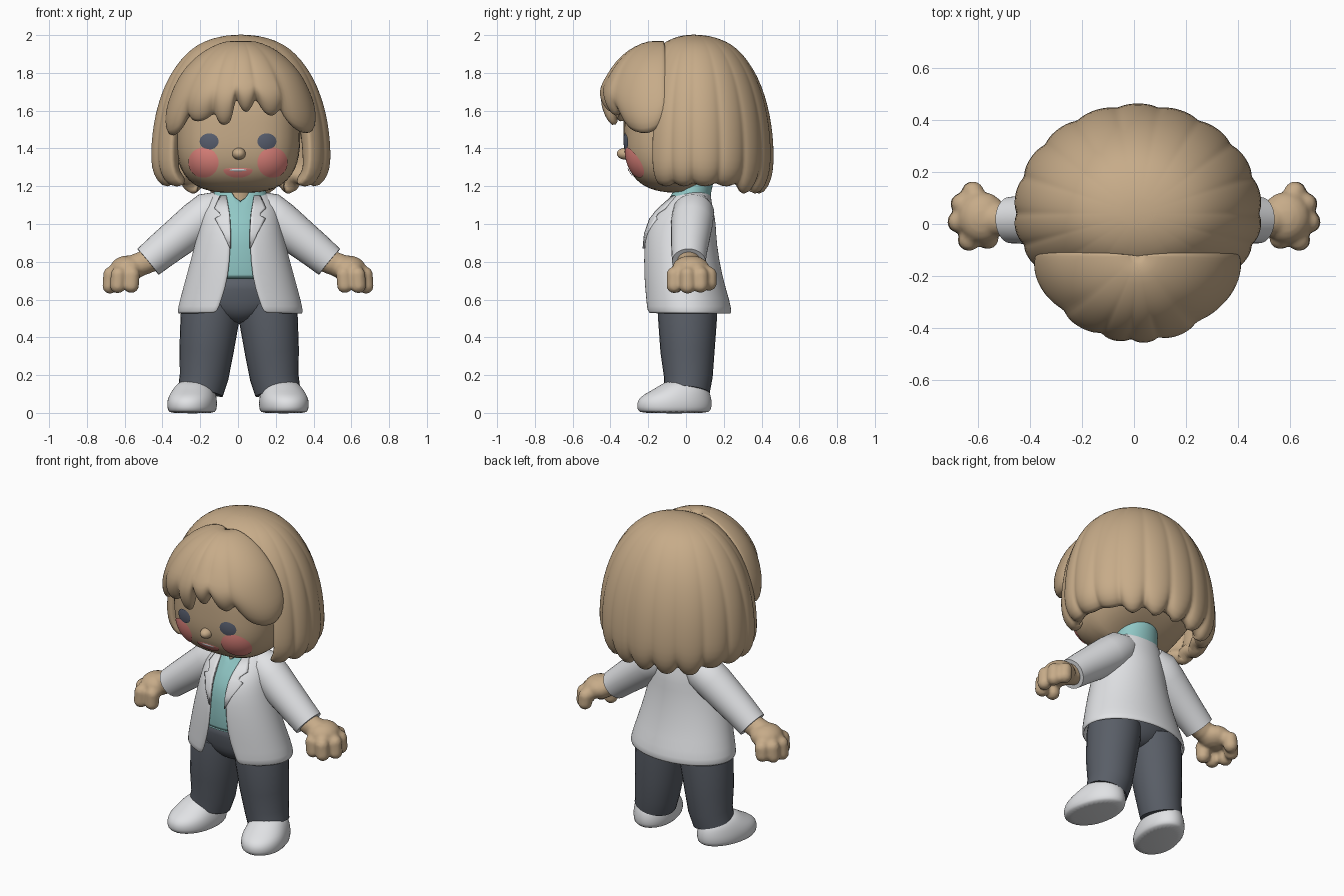
import bpy, bmesh
from math import sin, cos, pi, radians, asin, sqrt
from mathutils import Vector, Matrix

old = bpy.data.objects.get("Cube")
if old:
    bpy.data.objects.remove(old, do_unlink=True)


def material(name, r, g, b):
    m = bpy.data.materials.new(name)
    m.use_nodes = True
    m.diffuse_color = (r, g, b, 1)
    m.node_tree.nodes["Principled BSDF"].inputs["Base Color"].default_value = (r, g, b, 1)
    return m


TAN = material("tan", .57, .41, .25)
WHITE = material("white", .75, .76, .78)
TEAL = material("teal", .28, .57, .56)
GREY = material("slate grey", .1, .112, .135)
BLUSH = material("blush pink", .84, .26, .23)
EYE = material("eye grey", .1, .115, .16)


def finish(name, bm, mat, subsurf=0, thick=0):
    mesh = bpy.data.meshes.new(name)
    bm.to_mesh(mesh)
    bm.free()
    mesh.materials.append(mat)
    mesh.shade_smooth()
    if not subsurf:
        mesh.set_sharp_from_angle(angle=radians(45))
    ob = bpy.data.objects.new(name, mesh)
    bpy.context.collection.objects.link(ob)
    if thick:
        mod = ob.modifiers.new("thickness", 'SOLIDIFY')
        mod.thickness, mod.offset = thick, -1
    if subsurf:
        mod = ob.modifiers.new("smooth", 'SUBSURF')
        mod.levels = mod.render_levels = subsurf
    return ob


def skin(name, rows, mat, closed=True, caps=False, keep=None, facing=False, **kw):
    """Join rows of points into one surface."""
    bm = bmesh.new()
    grid = [[bm.verts.new(p) for p in row] for row in rows]
    n = len(rows[0])
    for i in range(len(grid) - 1):
        for j in range(n if closed else n - 1):
            k = (j + 1) % n
            if keep is None or keep(i, j):
                bm.faces.new((grid[i][j], grid[i][k], grid[i + 1][k], grid[i + 1][j]))
    if caps:
        bm.faces.new(grid[0])
        bm.faces.new(grid[-1])
    bmesh.ops.remove_doubles(bm, verts=bm.verts, dist=1e-5)
    loose = [v for v in bm.verts if not v.link_faces]
    bmesh.ops.delete(bm, geom=loose, context='VERTS')
    bmesh.ops.recalc_face_normals(bm, faces=bm.faces)
    if facing and sum(f.normal.y for f in bm.faces) > 0:
        bmesh.ops.reverse_faces(bm, faces=bm.faces)
    return finish(name, bm, mat, **kw)


def interp(keys, z):
    for a, b in zip(keys, keys[1:]):
        if z <= b[0]:
            t = max(0, (z - a[0]) / (b[0] - a[0]))
            return [p + (q - p) * t for p, q in zip(a[1:], b[1:])]
    return keys[-1][1:]


def tube(name, path, mat, n=28):
    pts = [Vector(p[:3]) for p in path]
    rows = []
    for i, p in enumerate(pts):
        d = (pts[min(i + 1, len(pts) - 1)] - pts[max(i - 1, 0)]).normalized()
        u = d.cross(Vector((0, 1, 0))).normalized()
        v = d.cross(u)
        rows.append([p + path[i][3] * (u * cos(2 * pi * k / n) + v * sin(2 * pi * k / n))
                     for k in range(n)])
    return skin(name, rows, mat, caps=True)


def wrap(name, keys, mat, thick, n=40):
    """Garment wrapped round the body with an opening at the front."""
    rows = []
    for z, rx, ry, cy, gap in keys:
        a = asin(min(1, gap / rx))
        phis = [a + (2 * pi - 2 * a) * j / n for j in range(n + 1)]
        rows.append([(.012 + rx * sin(p), cy - ry * cos(p), z) for p in phis])
    return skin(name, rows, mat, closed=False, subsurf=1, thick=thick)


# Hair: strands are lobes with rounded tips and grooves between them
def hair(name, centre, radii, profile, strands, bend, amp, thick, closed, keep=None):
    cols = []
    for a, b, tip, gap in strands:
        for k in range(8):
            bump = sin(pi * k / 8) ** .6
            cols.append((radians(a + (b - a) * k / 8), bump, gap + (tip - gap) * bump))
    if not closed:
        cols.append((radians(strands[-1][1]), 0, strands[-1][3]))
    low = profile[-1][0]
    rows = []
    for i, (z, *f) in enumerate(profile):
        groove = amp * (i / (len(profile) - 1)) ** 1.2
        row = []
        for phi, bump, end in cols:
            zz = z if z > bend else bend - (bend - z) * (bend - end) / (bend - low)
            r = 1 + groove * (bump - 1)
            ry = radii[1] if cos(phi) > 0 else radii[2]
            row.append((centre[0] + r * f[0] * radii[0] * sin(phi),
                        centre[1] - r * f[-1] * ry * cos(phi), zz))
        rows.append(row)
    test = None if keep is None else lambda i, j: keep(profile[i][0], cols[j][0])
    return skin(name, rows, TAN, closed=closed, keep=test, subsurf=1, thick=thick)


bob = [(2.003, 0), (1.997, .2), (1.97, .4), (1.93, .54), (1.87, .67), (1.78, .8), (1.68, .89),
       (1.58, .95), (1.48, .985), (1.38, 1), (1.29, .995), (1.22, .94), (1.17, .82)]
lobes = [(a, a + 20, 1.18 if a < 130 or a > 210 else 1.14, 1.2) for a in range(10, 370, 20)]
hair("bob_hair", (.015, .04), (.48, .36, .425), bob, lobes, 1.38, .04, .09, True,
     lambda z, phi: z > 1.6 or cos(phi + .01) < cos(radians(50)))
# Fringe profile: height, side factor, front factor
fringe = [(1.955, 0, 0), (1.972, .12, .15), (1.96, .27, .33), (1.92, .47, .56), (1.86, .65, .75),
          (1.78, .81, .9), (1.69, .91, 1), (1.62, .97, .99), (1.56, .99, .93), (1.5, .96, .82)]
locks = [(-95, -48, 1.46, 1.55), (-48, -22, 1.53, 1.58), (-22, -4, 1.51, 1.58),
         (-4, 12, 1.58, 1.67), (12, 36, 1.56, 1.66), (36, 95, 1.47, 1.56)]
hair("fringe_hair", (.015, -.12), (.415, .34, .34), fringe, locks, 1.78, .07, .05, False)

# Head: rounded box, lifted at the nape
HEAD, POWER = (.33, .33, .335), 3
bm = bmesh.new()
bmesh.ops.create_uvsphere(bm, u_segments=48, v_segments=32, radius=1)
for v in bm.verts:
    s = sum(abs(c) ** POWER for c in v.co) ** (-1 / POWER)
    v.co = Vector((v.co[i] * s * HEAD[i] for i in range(3)))
    v.co.z += 1.5 + max(0, -v.co.z) * max(0, v.co.y + .02) * 1.4
finish("head", bm, TAN)


def face_y(x, z):
    s = 1 - abs(x / HEAD[0]) ** POWER - abs((z - 1.5) / HEAD[2]) ** POWER
    return -HEAD[1] * max(s, .03) ** (1 / POWER)


def face_plate(name, x, z, rx, rz, mat, lift, upper=1.0):
    rows = []
    for i in range(9):
        s, row = i / 8, []
        for k in range(32):
            c, d = cos(2 * pi * k / 32), sin(2 * pi * k / 32)
            px, pz = x + rx * s * c, z + rz * s * d * (upper if d > 0 else 1)
            row.append((px, face_y(px, pz) - .005 - lift * (1 - s * s), pz))
        rows.append(row)
    skin(name, rows, mat, facing=True)


for side, label in ((1, "left"), (-1, "right")):
    face_plate(label + "_eye", side * .153, 1.437, .05, .043, EYE, .004)
    face_plate(label + "_cheek", side * .183, 1.325, .08, .08, BLUSH, .004)
face_plate("mouth", 0, 1.287, .078, .042, BLUSH, .002, .25)
face_plate("teeth", 0, 1.285, .055, .009, WHITE, .004)
bm = bmesh.new()
bmesh.ops.create_uvsphere(bm, u_segments=20, v_segments=12, radius=1, matrix=Matrix.Translation(
    (.005, -.318, 1.372)) @ Matrix.Diagonal((.036, .048, .032, 1)))
finish("nose", bm, TAN)
tube("neck", [(0, .025, 1, .08), (0, .025, 1.1, .08), (0, .025, 1.3, .09)], TAN)

# Jacket, shirt and lapels; keys are height, half width, half depth, centre y, opening
jacket = [(.525, .338, .236, .01, .125), (.6, .32, .228, .002, .1), (.72, .287, .212, -.02, .062),
          (.9, .238, .196, -.035, .052), (1, .215, .184, -.025, .055), (1.06, .203, .158, -.01, .06),
          (1.12, .183, .122, .012, .07), (1.18, .13, .09, .04, .08)]
wrap("jacket", jacket, WHITE, .02)
shirt = [(.7, .25, .175, -.02, 0), (.9, .205, .165, -.035, 0), (1, .18, .154, -.025, 0),
         (1.1, .152, .11, .005, 0), (1.17, .125, .092, .03, .055), (1.26, .115, .1, .045, .065)]
wrap("shirt", shirt, TEAL, .01)
width = [(.87, .003), (.95, .04), (1.03, .08), (1.045, .05), (1.06, .052), (1.085, .075),
         (1.15, .035)]
for side, label in ((1, "left"), (-1, "right")):
    rows = []
    for z, w in width:
        rx, ry, cy, gap = interp(jacket, z)
        xs = [gap - .002 + w * k / 5 for k in range(6)]
        rows.append([(.012 + side * x, cy - ry * sqrt(1 - (x / rx) ** 2) - .003 - .11 * w, z)
                     for x in xs])
    skin(label + "_lapel", rows, WHITE, closed=False, facing=True, thick=.012)

# Trousers
hips = [(.47, .05, .08), (.53, .2, .135), (.58, .27, .148), (.65, .265, .158), (.74, .23, .168)]
skin("trouser_hips", [[(.008 + rx * cos(k * pi / 16), -.005 + ry * sin(k * pi / 16), z)
                       for k in range(32)] for z, rx, ry in hips], GREY, caps=True, subsurf=1)

shoe = [(-.003, .112, .18, 0), (.012, .123, .198, 0), (.05, .128, .203, 0), (.085, .122, .192, .006),
        (.115, .111, .158, .03), (.145, .095, .122, .045), (.175, .064, .08, .05)]
finger_tips = [(.622, .122, .688), (.665, .077, .677), (.677, .008, .672), (.637, -.062, .675),
               (.565, -.055, .676)]

for side, label in ((1, "left"), (-1, "right")):
    tube(label + "_trouser_leg", [(side * x + .006, y, z, r) for x, y, z, r in (
        (.145, .008, .58, .153), (.155, .008, .5, .156), (.174, .008, .32, .143),
        (.186, .012, .19, .129), (.204, .005, .115, .121))], GREY)

    # Shoes, toes turned out
    turn = Matrix.Rotation(side * radians(12), 3, 'Z')
    rows = []
    for z, rx, ry, cy in shoe:
        row = []
        for k in range(32):
            a = 2 * pi * k / 32
            taper = 1 + .1 * max(0, -sin(a))
            row.append(turn @ Vector((rx * taper * cos(a), cy + ry * sin(a), z))
                       + Vector((side * .241, -.062, 0)))
        rows.append(row)
    skin(label + "_shoe", rows, WHITE, caps=True, subsurf=1)

    # Sleeves
    tube(label + "_sleeve", [(side * x + .004, y, z, r) for x, y, z, r in (
        (.09, .045, 1.1, .08), (.15, .04, 1.065, .11), (.22, .032, 1.01, .111),
        (.3, .025, .945, .105), (.4, .018, .866, .096), (.48, .015, .8, .089))], WHITE)

    # Hands: blobs fused into one soft surface
    bm = bmesh.new()

    def blob(p, r, scale=(1, 1, 1)):
        m = Matrix.Translation((side * p[0], p[1], p[2])) @ Matrix.Diagonal((*scale, 1))
        bmesh.ops.create_uvsphere(bm, u_segments=16, v_segments=10, radius=r, matrix=m)

    palm = Vector((.583, .025, .765))
    blob(palm, .095, (1, 1.05, .72))
    for k in range(4):
        blob((.46 + .035 * k, .016, .81 - .014 * k), .065)
    for tip in finger_tips:
        tip = Vector(tip)
        knuckle = Vector((tip.x - .004, tip.y, .732))
        for k in range(4):
            blob(palm.lerp(knuckle, k / 4), .046)
            blob(knuckle.lerp(tip, k / 3), .042)
    hand = finish(label + "_hand", bm, TAN)
    fuse = hand.modifiers.new("fuse", 'REMESH')
    fuse.mode, fuse.voxel_size, fuse.use_smooth_shade = 'VOXEL', .01, True
    hand.modifiers.new("soften", 'SMOOTH').iterations = 4
